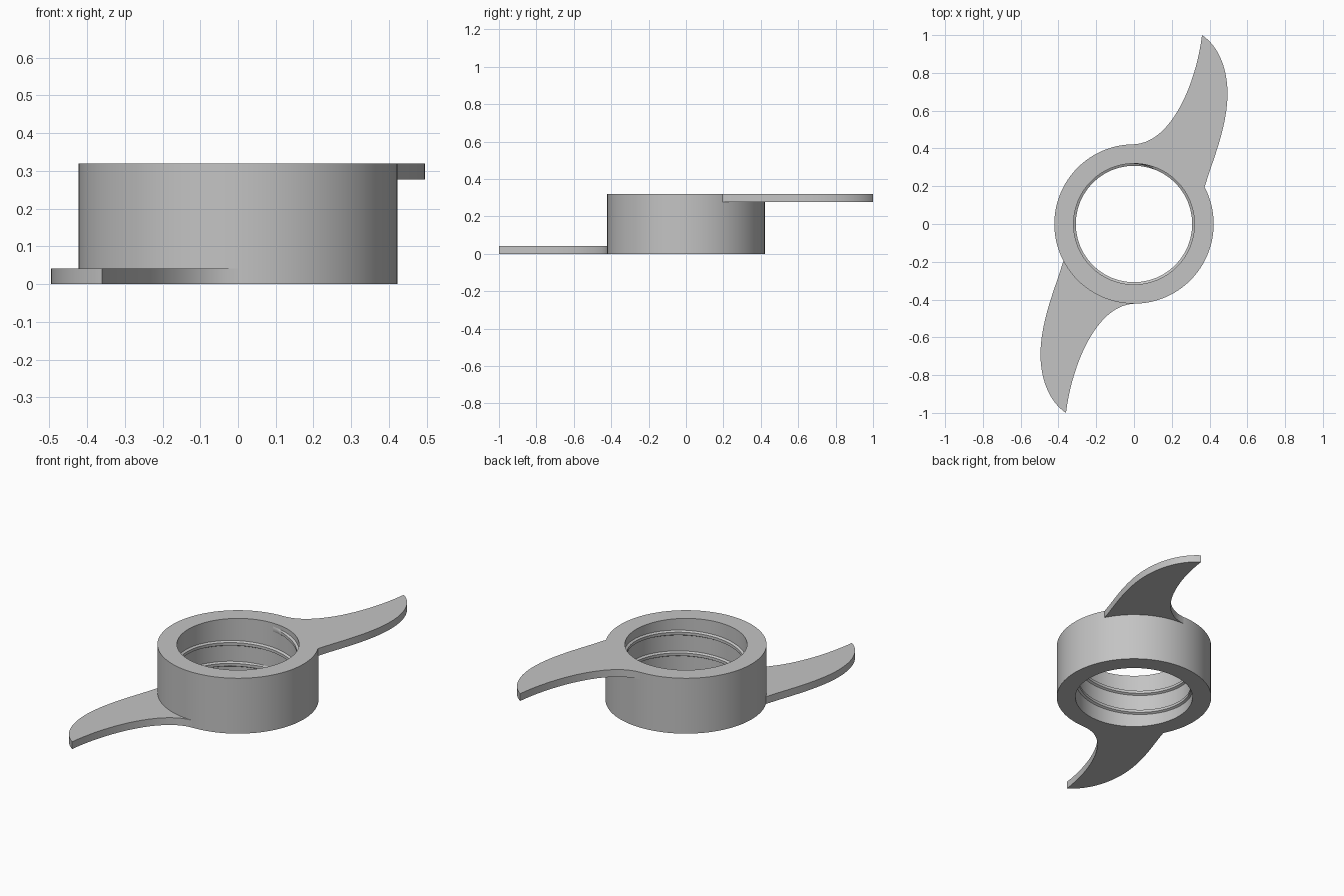
import bpy, bmesh, math
from mathutils import Vector
from mathutils.geometry import interpolate_bezier

cube = bpy.data.objects.get("Cube")
if cube:
    bpy.data.objects.remove(cube)

OUTER, BORE, HEIGHT, BLADE = 0.422, 0.32, 0.32, 0.042
SEG = 96

metal = bpy.data.materials.new("grey metal")
metal.use_nodes = True
grey = (0.55, 0.55, 0.55, 1)
metal.diffuse_color = grey
metal.node_tree.nodes["Principled BSDF"].inputs["Base Color"].default_value = grey


def finish(name, bm):
    """Turn a bmesh into a smooth-shaded grey object."""
    bmesh.ops.recalc_face_normals(bm, faces=bm.faces)
    mesh = bpy.data.meshes.new(name)
    bm.to_mesh(mesh)
    bm.free()
    mesh.materials.append(metal)
    obj = bpy.data.objects.new(name, mesh)
    bpy.context.collection.objects.link(obj)
    bpy.ops.object.select_all(action="DESELECT")
    obj.select_set(True)
    bpy.context.view_layer.objects.active = obj
    bpy.ops.object.shade_smooth_by_angle(angle=math.radians(30))
    return obj


def sweep(name, profile, sections, closed):
    """Sweep an (r, z) profile through (angle, lift, inset scale) sections."""
    bm = bmesh.new()
    loops = []
    for angle, lift, scale in sections:
        loop = []
        for r, z in profile:
            r = BORE + (r - BORE) * scale
            loop.append(bm.verts.new((r * math.cos(angle), r * math.sin(angle), z + lift)))
        loops.append(loop)
    n = len(profile)
    for i in range(len(loops) if closed else len(loops) - 1):
        a, b = loops[i], loops[(i + 1) % len(loops)]
        for j in range(n):
            k = (j + 1) % n
            bm.faces.new((a[j], a[k], b[k], b[j]))
    if not closed:
        bm.faces.new(loops[0])
        bm.faces.new(loops[-1])
    return finish(name, bm)


# Ring body
sweep("ring_body",
      [(BORE, 0), (OUTER, 0), (OUTER, HEIGHT), (BORE, HEIGHT)],
      [(math.tau * i / SEG, 0, 1) for i in range(SEG)], True)

# Screw thread: two turns inside the bore, tapering out at both ends
TURNS, PITCH, START = 2, 0.12, 0.045
steps = TURNS * SEG
sweep("inner_thread",
      [(BORE + 0.004, -0.017), (BORE - 0.012, -0.008),
       (BORE - 0.012, 0.008), (BORE + 0.004, 0.017)],
      [(math.pi / 2 + math.tau * i / SEG, START + PITCH * i / SEG,
        max(0.1, min(1, i / 6, (steps - i) / 6))) for i in range(steps + 1)], False)


# Curved blades
def blade(name, z, turn):
    curves = [
        [(0, 0.422), (0.2, 0.43), (0.33, 0.75), (0.36, 1)],
        [(0.36, 1), (0.45, 0.94), (0.495, 0.82), (0.495, 0.69)],
        [(0.495, 0.69), (0.495, 0.5), (0.4, 0.3), (0.375, 0.195)],
    ]
    outline = []
    for c in curves:
        outline += interpolate_bezier(*[Vector((x, y, 0)) for x, y in c], 20)[:-1]
    # root follows the ring wall
    for i in range(16):
        a = math.radians(27.5 + i * 4)
        outline.append(Vector((math.cos(a), math.sin(a), 0)) * (OUTER - 0.002))
    bm = bmesh.new()
    face = bm.faces.new([bm.verts.new(p) for p in outline])
    top = bmesh.ops.extrude_face_region(bm, geom=[face])["geom"]
    bmesh.ops.translate(bm, vec=(0, 0, BLADE),
                        verts=[v for v in top if isinstance(v, bmesh.types.BMVert)])
    obj = finish(name, bm)
    obj.location.z = z
    obj.rotation_euler.z = turn


blade("upper_blade", HEIGHT - BLADE, 0)
blade("lower_blade", 0, math.pi)
